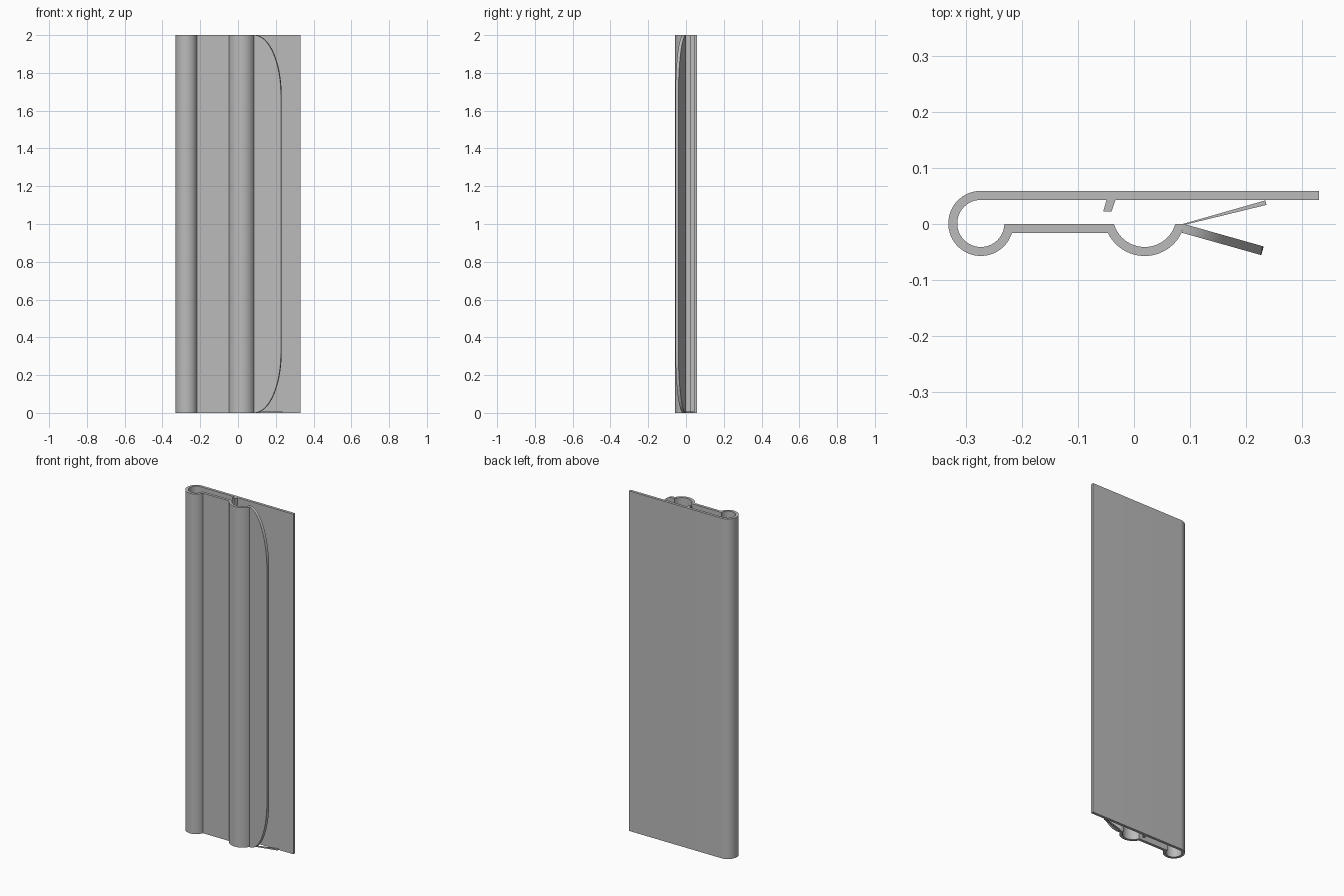
import bpy, bmesh
from math import sin, cos, pi, radians
from mathutils import Vector

cube = bpy.data.objects.get("Cube")
if cube:
    bpy.data.objects.remove(cube, do_unlink=True)

HEIGHT = 2.0

grey = bpy.data.materials.new("plain grey")
grey.use_nodes = True
grey.diffuse_color = (0.5, 0.5, 0.5, 1)
grey.node_tree.nodes["Principled BSDF"].inputs["Base Color"].default_value = (0.5, 0.5, 0.5, 1)


def arc(cx, cy, r, start, end, steps):
    """Points on a circle between two angles in degrees."""
    angles = [radians(start + (end - start) * i / steps) for i in range(steps + 1)]
    return [(cx + r * cos(a), cy + r * sin(a)) for a in angles]


def prism(name, outline, offset):
    """Closed planar outline pushed along an offset."""
    bm = bmesh.new()
    face = bm.faces.new([bm.verts.new(p) for p in outline])
    new = bmesh.ops.extrude_face_region(bm, geom=[face], use_keep_orig=True)["geom"]
    verts = [g for g in new if isinstance(g, bmesh.types.BMVert)]
    bmesh.ops.translate(bm, verts=verts, vec=offset)
    bmesh.ops.recalc_face_normals(bm, faces=bm.faces)
    mesh = bpy.data.meshes.new(name)
    bm.to_mesh(mesh)
    bm.free()
    mesh.materials.append(grey)
    obj = bpy.data.objects.new(name, mesh)
    bpy.context.collection.objects.link(obj)
    bpy.ops.object.select_all(action="DESELECT")
    obj.select_set(True)
    bpy.context.view_layer.objects.active = obj
    bpy.ops.object.shade_smooth_by_angle(angle=radians(30))
    return obj


# Extruded strip: back plate, curled edge, front web, rounded channel, catch rib
profile = [(0.33, 0.043), (0.33, 0.059)]
profile += arc(-0.273, 0.001, 0.058, 90, 343, 36)
profile += arc(0.019, 0.016, 0.073, 206, 334, 24)
profile += [(0.089, 0)]
profile += arc(0.019, 0.016, 0.057, 344, 196, 24)
profile += arc(-0.273, 0.001, 0.042, 359, 90, 36)
profile += [(-0.049, 0.043), (-0.055, 0.022), (-0.04, 0.022), (-0.033, 0.043)]
prism("clip_strip", [(x, y, 0) for x, y in profile], Vector((0, 0, HEIGHT)))

# Slanted front lip with rounded upper and lower corners
root, tip = Vector((0.089, 0, 0)), Vector((0.231, -0.04, 0))
corner = 0.32
quarter = [(sin(t), corner * (1 - cos(t))) for t in (pi / 2 * i / 24 for i in range(25))]
edge = quarter + [(u, HEIGHT - z) for u, z in reversed(quarter)]
lip = [root.lerp(tip, u) + Vector((0, 0, z)) for u, z in edge]
prism("front_lip", lip, Vector((-0.004, -0.0155, 0)))

# Thin stay at the foot, slanting towards the back plate
stay = [(0.087, 0, 0), (0.092, -0.001, 0), (0.236, 0.034, 0), (0.234, 0.042, 0)]
prism("foot_stay", stay, Vector((0, 0, 0.008)))
